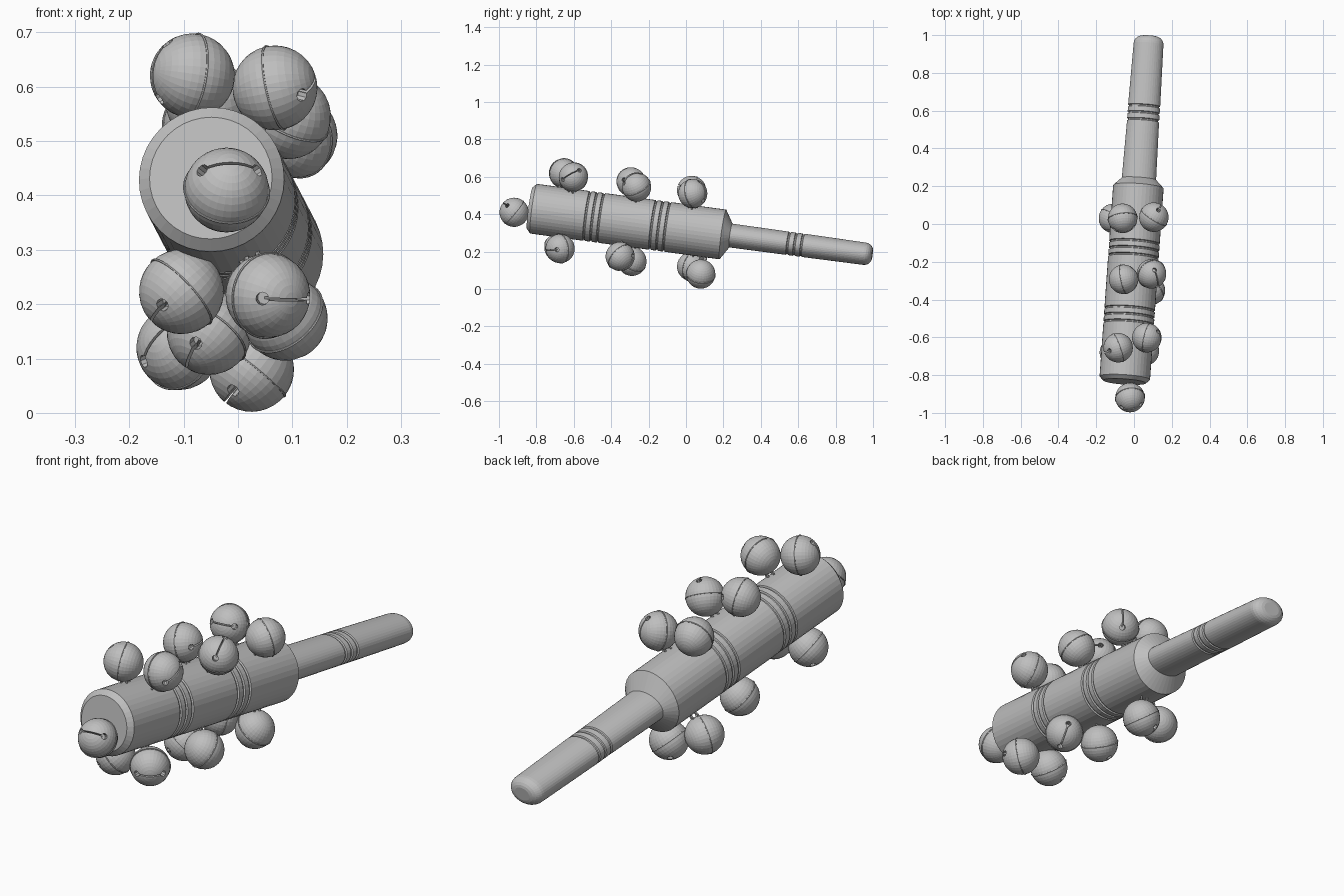
import bpy, bmesh, math
from mathutils import Vector, Matrix

cube = bpy.data.objects.get("Cube")
if cube:
    bpy.data.objects.remove(cube, do_unlink=True)

grey = bpy.data.materials.new("plain_grey")
grey.use_nodes = True
COLOUR = (0.52, 0.52, 0.52, 1)
grey.diffuse_color = COLOUR
grey.node_tree.nodes["Principled BSDF"].inputs["Base Color"].default_value = COLOUR

# Tilted centre line of the instrument
START = Vector((-0.05, -0.835, 0.432))
AXIS = Vector((0.071, 1, -0.136)).normalized()
FRAME = Matrix.Translation(START) @ AXIS.to_track_quat('Y', 'Z').to_matrix().to_4x4()
BELL_R = 0.078


def add_object(name, mesh, matrix=Matrix()):
    if not mesh.materials:
        mesh.materials.append(grey)
    obj = bpy.data.objects.new(name, mesh)
    obj.matrix_world = matrix
    bpy.context.collection.objects.link(obj)
    return obj


def mesh_from(name, bm):
    bmesh.ops.recalc_face_normals(bm, faces=bm.faces)
    mesh = bpy.data.meshes.new(name)
    bm.to_mesh(mesh)
    bm.free()
    return mesh


def loft(name, profile, sides=40):
    """Elliptical sections (position, half width, half height) along local y."""
    bm = bmesh.new()
    rings = []
    for s, rx, rz in profile:
        angles = [2 * math.pi * i / sides for i in range(sides)]
        rings.append([bm.verts.new((rx * math.cos(a), s, rz * math.sin(a))) for a in angles])
    for a, b in zip(rings, rings[1:]):
        for i in range(sides):
            j = (i + 1) % sides
            bm.faces.new((a[i], a[j], b[j], b[i]))
    bm.faces.new(rings[0])
    bm.faces.new(rings[-1])
    return add_object(name, mesh_from(name, bm), FRAME)


def add_torus(bm, major, minor, n=24, m=6):
    """Torus in the local xy plane."""
    rows = []
    for i in range(n):
        a = 2 * math.pi * i / n
        row = []
        for k in range(m):
            t = 2 * math.pi * k / m
            r = major + minor * math.cos(t)
            row.append(bm.verts.new((r * math.cos(a), r * math.sin(a), minor * math.sin(t))))
        rows.append(row)
    for i in range(n):
        for k in range(m):
            p, q, l = rows[i], rows[(i + 1) % n], (k + 1) % m
            bm.faces.new((p[k], q[k], q[l], p[l]))


def grooves(positions, rx, rz, depth=0.006, half=0.006):
    out = []
    for s in positions:
        out += [(s - half, rx, rz), (s - half / 2, rx - depth, rz - depth),
                (s + half / 2, rx - depth, rz - depth), (s + half, rx, rz)]
    return out


# Barrel with chamfered front rim, two groove groups and a sloping shoulder
R = 0.134
barrel = [(0, 0.113, 0.113), (0.02, R, R)]
for centre in (0.348, 0.705):
    barrel += grooves([centre - 0.037, centre, centre + 0.037], R, R)
barrel += [(1.044, R, R), (1.088, 0.09, 0.063)]
loft("barrel", barrel)

# Flattened, tapering handle with grooves and a domed end
handle = [(1.08, 0.091, 0.064)]
handle += grooves([1.4, 1.437, 1.474], 0.085, 0.0625, 0.005)
for i in range(6):
    a = math.radians(84) * i / 5
    handle.append((1.81 + 0.042 * math.sin(a), 0.079 * (0.4 + 0.6 * math.cos(a)),
                   0.06 * (0.4 + 0.6 * math.cos(a))))
loft("handle", handle)

# Bell master: sphere with a slot ending in two round holes
bm = bmesh.new()
bmesh.ops.create_uvsphere(bm, u_segments=32, v_segments=18, radius=BELL_R)
master = add_object("bell_master", mesh_from("bell_master", bm))
master.hide_render = True
cutters = []


def add_cutter(bm):
    cutter = add_object("slot_cutter", mesh_from("slot_cutter", bm))
    cutter.hide_render = True
    cutters.append(cutter)
    mod = master.modifiers.new("slot", 'BOOLEAN')
    mod.operation = 'DIFFERENCE'
    mod.solver = 'EXACT'
    mod.object = cutter


bm = bmesh.new()
bmesh.ops.create_cube(bm, size=1, matrix=Matrix.Translation((0, 0, 0.07))
                      @ Matrix.Diagonal((0.1, 0.005, 0.06, 1)))
add_cutter(bm)
for side in (-1, 1):
    bm = bmesh.new()
    tilt = Matrix.Rotation(side * math.radians(42), 4, 'Y')
    bmesh.ops.create_cone(bm, cap_ends=True, segments=10, radius1=0.012, radius2=0.012,
                          depth=0.05, matrix=tilt @ Matrix.Translation((0, 0, BELL_R)))
    add_cutter(bm)

graph = bpy.context.evaluated_depsgraph_get()
graph.update()
cut = bpy.data.meshes.new_from_object(master.evaluated_get(graph))
bm = bmesh.new()
bm.from_mesh(cut)
# Raised seam round the middle
add_torus(bm, BELL_R, 0.0025, 48)
bell_mesh = bpy.data.meshes.new("bell")
bm.to_mesh(bell_mesh)
bm.free()
for helper in cutters + [master]:
    bpy.data.objects.remove(helper, do_unlink=True)

bm = bmesh.new()
add_torus(bm, 0.018, 0.0045, 16)
loop_mesh = mesh_from("wire_loop", bm)

# Bells: name, centre, slot direction, twist
BELLS = [
    ("front_bell", (-0.021, -0.919, 0.41), (0.1, -0.75, 0.62), 0),
    ("upper_right_front_bell", (-0.084, -0.655, 0.62), (-0.93, -0.33, 0.15), 90),
    ("upper_left_front_bell", (0.068, -0.602, 0.598), (0.9, -0.21, 0.2), 30),
    ("upper_right_middle_bell", (-0.055, -0.293, 0.572), (0.95, 0.2, 0.2), 0),
    ("upper_left_middle_bell", (0.093, -0.264, 0.545), (0.4, -0.4, 0.8), 60),
    ("upper_right_back_bell", (-0.06, 0.03, 0.527), (0.1, -0.9, 0.35), 0),
    ("upper_left_back_bell", (0.105, 0.036, 0.51), (0.5, 0.8, 0.2), 90),
    ("lower_right_front_bell", (-0.104, -0.68, 0.223), (-0.7, -0.25, -0.65), 20),
    ("lower_left_front_bell", (0.055, -0.673, 0.216), (0.55, -0.8, -0.1), 0),
    ("lower_right_middle_bell", (-0.053, -0.289, 0.148), (-0.5, -0.4, -0.7), 40),
    ("lower_left_middle_bell", (0.087, -0.352, 0.174), (0.5, 0.6, -0.6), 70),
    ("lower_right_back_bell", (-0.109, 0.03, 0.12), (-0.5, -0.7, 0.2), 50),
    ("lower_left_back_bell", (0.025, 0.079, 0.08), (-0.6, -0.1, -0.75), 10),
]
for name, centre, slot, twist in BELLS:
    centre = Vector(centre)
    turn = Vector(slot).to_track_quat('Z', 'Y').to_matrix().to_4x4()
    add_object(name, bell_mesh, Matrix.Translation(centre) @ turn
               @ Matrix.Rotation(math.radians(twist), 4, 'Z'))
    # Two linked wire loops between barrel and bell
    along = (centre - START).dot(AXIS)
    foot = START + AXIS * max(along, 0)
    if along < 0:
        out, root = -AXIS, centre + AXIS * (BELL_R + 0.006)
    else:
        out = (centre - foot).normalized()
        root = foot + out * (R + 0.004)
    face = out.to_track_quat('Y', 'Z').to_matrix().to_4x4()
    add_object(name + "_barrel_loop", loop_mesh, Matrix.Translation(root) @ face)
    add_object(name + "_loop", loop_mesh, Matrix.Translation(centre - out * (BELL_R + 0.004))
               @ face @ Matrix.Rotation(math.pi / 2, 4, 'Y'))
